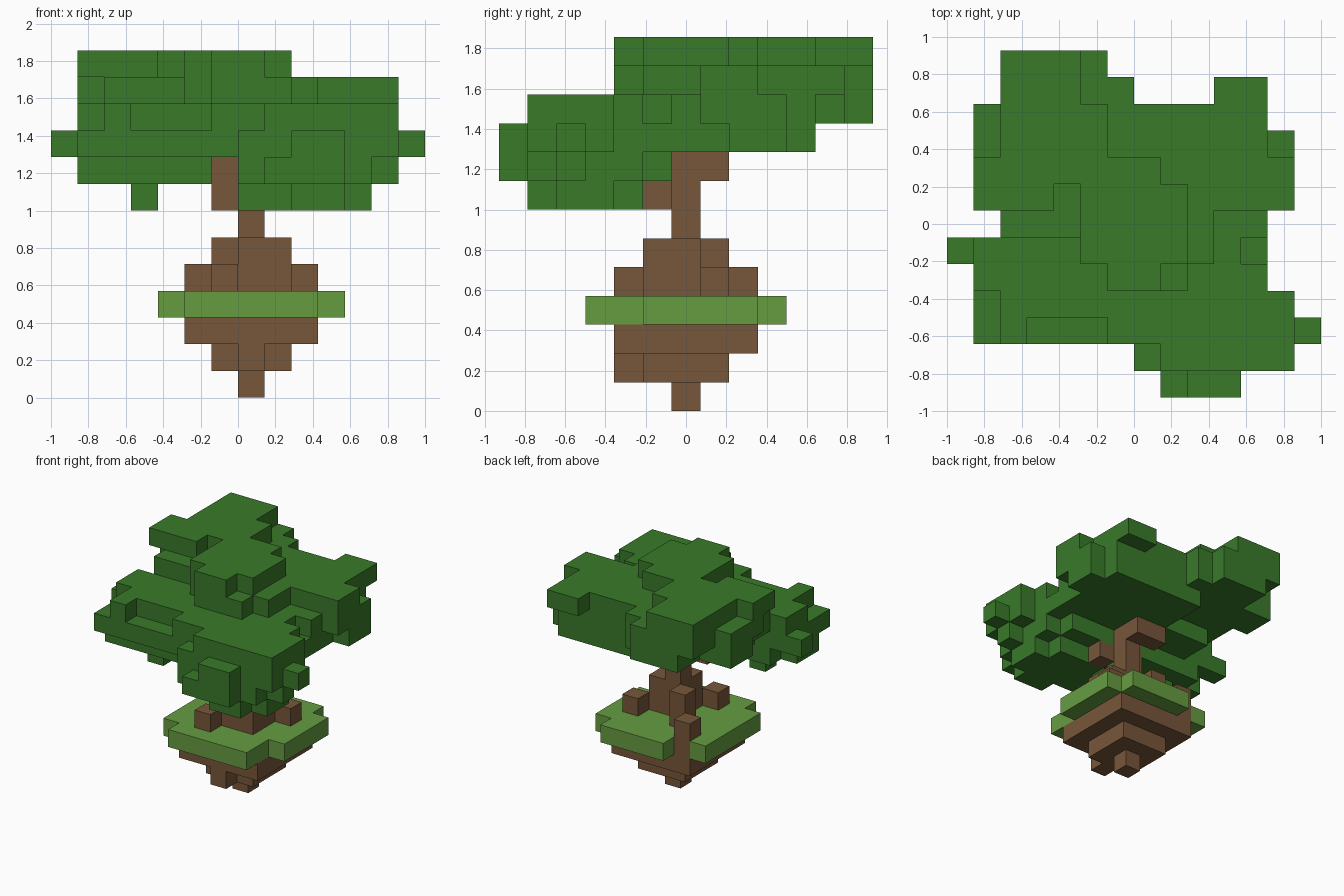
import bpy
import bmesh
from mathutils import Vector

default_cube = bpy.data.objects.get("Cube")
if default_cube:
    bpy.data.objects.remove(default_cube, do_unlink=True)

UNIT = 1 / 7
ORIGIN = Vector((-7, -6.5, 0))
AXES = [Vector((1, 0, 0)), Vector((0, 1, 0)), Vector((0, 0, 1))]
cells = {}


def make_material(name, colour):
    mat = bpy.data.materials.new(name)
    mat.use_nodes = True
    rgba = (*colour, 1)
    mat.diffuse_color = rgba
    shader = mat.node_tree.nodes["Principled BSDF"]
    shader.inputs["Base Color"].default_value = rgba
    shader.inputs["Roughness"].default_value = 0.9
    return mat


def fill(part, bottom, top, *blocks):
    """Fill whole blocks, given as first/last column and first/last row, between two levels."""
    for x0, x1, y0, y1 in blocks:
        for x in range(x0, x1 + 1):
            for y in range(y0, y1 + 1):
                for z in range(bottom, top + 1):
                    cells.setdefault((x, y, z), part)


def build(part, material):
    """Skin the exposed sides of one part and merge its flat areas."""
    bm = bmesh.new()
    for cell, owner in cells.items():
        if owner != part:
            continue
        centre = Vector(cell) + Vector((0.5, 0.5, 0.5))
        for axis in range(3):
            for sign in (-1, 1):
                normal = AXES[axis] * sign
                neighbour = tuple(int(c) for c in Vector(cell) + normal)
                if neighbour in cells:
                    continue
                u = AXES[(axis + 1) % 3] / 2
                v = AXES[(axis + 2) % 3] / 2 * sign
                middle = centre + normal / 2 + ORIGIN
                corners = (-u - v, u - v, u + v, v - u)
                bm.faces.new([bm.verts.new((middle + c) * UNIT) for c in corners])
    bmesh.ops.remove_doubles(bm, verts=bm.verts, dist=UNIT / 100)
    bmesh.ops.dissolve_limit(bm, angle_limit=0.01, verts=bm.verts, edges=bm.edges)
    mesh = bpy.data.meshes.new(part)
    bm.to_mesh(mesh)
    bm.free()
    mesh.materials.append(material)
    obj = bpy.data.objects.new(part, mesh)
    bpy.context.scene.collection.objects.link(obj)


# Floating soil, stepping down to a point
fill("soil", 0, 0, (7, 7, 6, 6))
fill("soil", 1, 1, (6, 8, 5, 7), (7, 7, 4, 4))
fill("soil", 2, 2, (5, 9, 4, 8))

# Trunk with short branches
fill("trunk", 3, 8, (7, 7, 6, 6))
fill("trunk", 7, 7, (8, 8, 5, 5))
fill("trunk", 7, 8, (6, 6, 5, 5))
fill("trunk", 8, 8, (6, 7, 7, 7))

# Roots spreading over the turf, one reaching down through it
fill("roots", 4, 5, (7, 8, 5, 6), (6, 6, 7, 7))
fill("roots", 4, 4, (6, 6, 4, 4), (9, 9, 7, 7))
fill("roots", 3, 4, (5, 5, 8, 8))

# Turf slab with notched corners
fill("turf", 3, 3, (5, 9, 3, 3), (4, 9, 4, 4), (4, 10, 5, 8), (6, 9, 9, 9))

# Lower foliage, leaning to the front
fill("front_foliage", 7, 7, (9, 10, 1, 1), (8, 10, 2, 4), (11, 11, 2, 3),
     (7, 7, 2, 3), (3, 3, 4, 4))
fill("front_foliage", 8, 8, (2, 5, 3, 5), (1, 1, 3, 4), (7, 11, 1, 4),
     (8, 10, 0, 0), (12, 12, 2, 2), (8, 10, 5, 5))
fill("front_foliage", 9, 9, (1, 11, 2, 5), (12, 12, 1, 3), (7, 11, 1, 1),
     (0, 0, 5, 5), (13, 13, 2, 2), (9, 10, 0, 0))
fill("front_foliage", 10, 10, (2, 10, 3, 5), (1, 1, 4, 5), (2, 2, 2, 2),
     (6, 11, 2, 4), (8, 11, 1, 1), (12, 12, 1, 3))

# Middle foliage, leaning to the back
fill("back_foliage", 9, 9, (6, 11, 6, 10), (3, 5, 6, 7), (12, 12, 8, 9))
fill("back_foliage", 10, 10, (2, 11, 6, 10), (3, 5, 11, 12), (6, 6, 11, 11),
     (12, 12, 7, 9), (1, 1, 9, 10))
fill("back_foliage", 11, 11, (2, 11, 7, 10), (2, 9, 6, 6), (5, 9, 5, 5),
     (6, 8, 4, 4), (12, 12, 7, 8), (10, 11, 11, 11), (2, 5, 11, 12),
     (6, 6, 11, 11), (1, 1, 8, 10))

# Top foliage layer
fill("crown", 12, 12, (2, 4, 9, 12), (5, 5, 9, 10), (1, 7, 8, 8),
     (1, 3, 7, 7), (5, 8, 5, 7), (6, 7, 4, 4))

bark = make_material("earth_brown", (0.185, 0.095, 0.043))
grass = make_material("grass_green", (0.133, 0.335, 0.053))
leaf = make_material("leaf_green", (0.041, 0.193, 0.023))

for part in ("soil", "trunk", "roots"):
    build(part, bark)
build("turf", grass)
for part in ("front_foliage", "back_foliage", "crown"):
    build(part, leaf)
